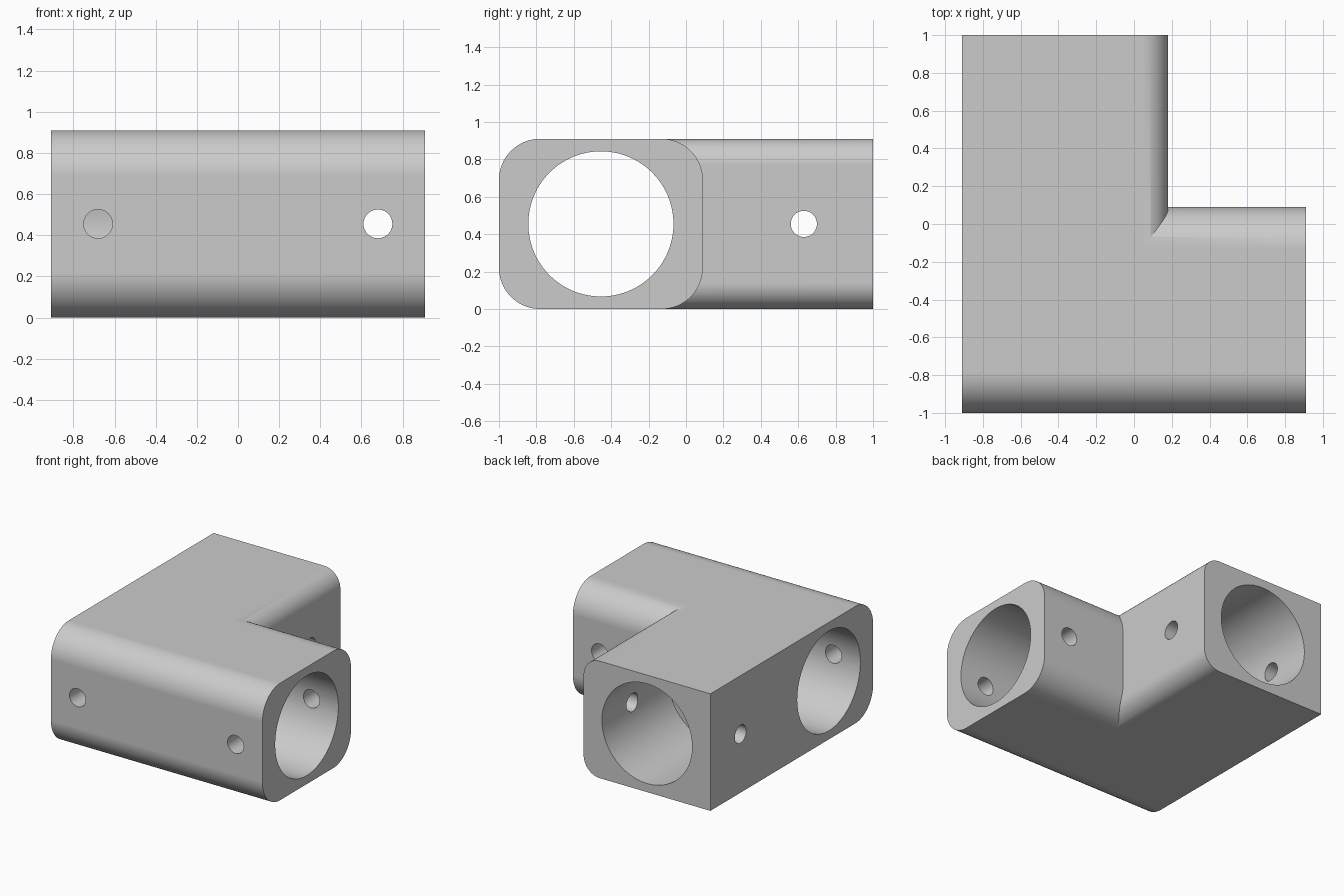
import bpy, math
from mathutils import Matrix, Vector

cube = bpy.data.objects.get("Cube")
if cube:
    bpy.data.objects.remove(cube, do_unlink=True)

H = 0.91          # block height
MID = H / 2       # bore axis height
BORE = 0.388
PIN = 0.07

grey = bpy.data.materials.new("plain_grey")
grey.use_nodes = True
grey.diffuse_color = (0.6, 0.6, 0.6, 1)
grey.node_tree.nodes["Principled BSDF"].inputs["Base Color"].default_value = (0.6, 0.6, 0.6, 1)


def rounded_profile(lo, hi, r_lo, r_hi, steps=20):
    """Counter-clockwise outline from lo to hi and 0 to H, with a radius per side."""
    corners = [(hi, 0, r_hi, -90), (hi, H, r_hi, 0), (lo, H, r_lo, 90), (lo, 0, r_lo, 180)]
    points = []
    for u, v, r, start in corners:
        if r == 0:
            points.append((u, v))
            continue
        cu = u - r if u == hi else u + r
        cv = v - r if v == H else v + r
        for i in range(steps + 1):
            a = math.radians(start + 90 * i / steps)
            points.append((cu + r * math.cos(a), cv + r * math.sin(a)))
    return points


def extrude(name, profile, place, start, end):
    """Sweep a profile between two stations; place maps (u, v, station) to xyz."""
    n = len(profile)
    verts = [place(u, v, s) for s in (start, end) for u, v in profile]
    faces = [list(range(n))[::-1], list(range(n, 2 * n))]
    faces += [(i, (i + 1) % n, n + (i + 1) % n, n + i) for i in range(n)]
    mesh = bpy.data.meshes.new(name)
    mesh.from_pydata(verts, [], faces)
    mesh.materials.append(grey)
    obj = bpy.data.objects.new(name, mesh)
    bpy.context.collection.objects.link(obj)
    bpy.context.view_layer.objects.active = obj
    bpy.ops.object.mode_set(mode='EDIT')
    bpy.ops.mesh.select_all(action='SELECT')
    bpy.ops.mesh.normals_make_consistent(inside=False)
    bpy.ops.object.mode_set(mode='OBJECT')
    return obj


def along_x(u, v, s):
    return (s, u, v)


def along_y(u, v, s):
    return (u, s, v)


def circle(u, radius, count):
    return [(u + radius * math.cos(2 * math.pi * i / count),
             MID + radius * math.sin(2 * math.pi * i / count)) for i in range(count)]


def combine(target, tool, operation):
    mod = target.modifiers.new(operation.lower(), 'BOOLEAN')
    mod.operation = operation
    mod.solver = 'EXACT'
    mod.object = tool
    bpy.context.view_layer.objects.active = target
    bpy.ops.object.modifier_apply(modifier=mod.name)
    bpy.data.objects.remove(tool, do_unlink=True)


# Two arms joined into an L-shaped block
block = extrude("corner_connector", rounded_profile(-1, 0.09, 0.22, 0.22), along_x, -0.91, 0.91)
back_arm = extrude("back_arm", rounded_profile(-0.91, 0.18, 0, 0.14), along_y, -0.46, 1)
combine(block, back_arm, 'UNION')

# Tube sockets: one right through, one blind
combine(block, extrude("through_bore", circle(-0.455, BORE, 96), along_x, -1.1, 1.1), 'DIFFERENCE')
combine(block, extrude("blind_bore", circle(-0.365, BORE, 96), along_y, 0.18, 1.2), 'DIFFERENCE')

# Pin holes: front wall only, both walls of the long arm, both walls of the back arm
pin_holes = [
    (-0.68, along_y, -1.2, -0.5),
    (0.68, along_y, -1.2, 0.3),
    (0.63, along_x, -1.1, 0.4),
]
for centre, place, start, end in pin_holes:
    combine(block, extrude("pin_hole", circle(centre, PIN, 40), place, start, end), 'DIFFERENCE')

# Smooth rounds with crisp rims
bpy.ops.object.select_all(action='DESELECT')
block.select_set(True)
bpy.context.view_layer.objects.active = block
bpy.ops.object.shade_smooth_by_angle(angle=math.radians(25))
weighted = block.modifiers.new("weighted_normals", 'WEIGHTED_NORMAL')
weighted.keep_sharp = True
